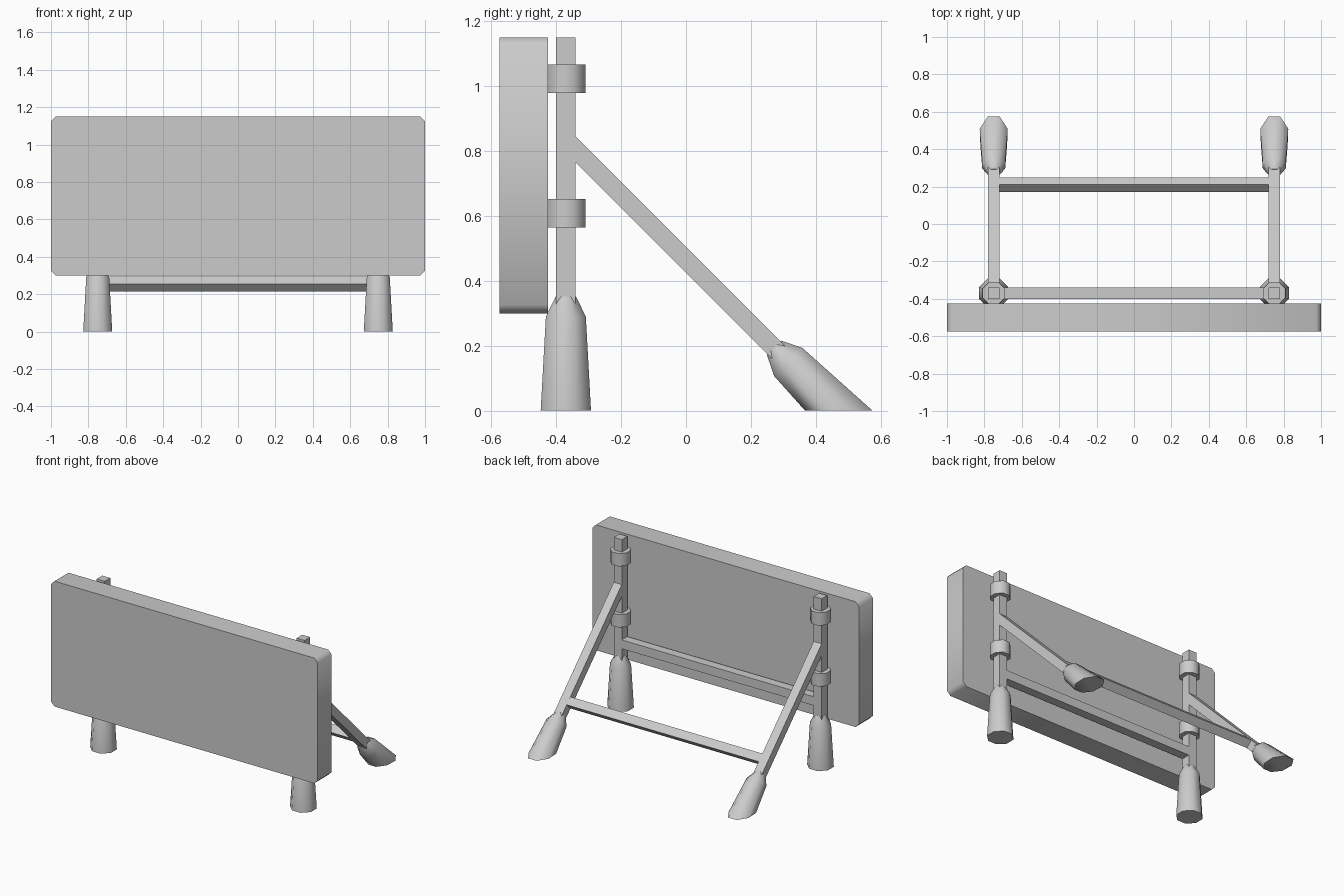
import bpy, bmesh
from math import radians, cos, sin, pi
from mathutils import Vector, Matrix

if "Cube" in bpy.data.objects:
    bpy.data.objects.remove(bpy.data.objects["Cube"])

POST_X, POST_Y = 0.75, -0.37


def finish(bm, name, smooth=False):
    bmesh.ops.recalc_face_normals(bm, faces=bm.faces)
    mesh = bpy.data.meshes.new(name)
    bm.to_mesh(mesh)
    bm.free()
    obj = bpy.data.objects.new(name, mesh)
    bpy.context.collection.objects.link(obj)
    if smooth:
        bpy.ops.object.select_all(action='DESELECT')
        obj.select_set(True)
        bpy.context.view_layer.objects.active = obj
        bpy.ops.object.shade_smooth_by_angle(angle=radians(50))
    return obj


def box(name, center, size, tilt=0.0):
    bm = bmesh.new()
    bmesh.ops.create_cube(bm, size=1)
    bm.transform(Matrix.Translation(center) @ Matrix.Rotation(tilt, 4, 'X')
                 @ Matrix.Diagonal((*size, 1)))
    return finish(bm, name)


def octagon_stack(name, profile, matrix, trim_ground=False):
    """Capped eight-sided body from (half width, height) pairs."""
    bm = bmesh.new()
    rings = []
    for half, z in profile:
        r = half / cos(pi / 8)
        rings.append([bm.verts.new((r * cos(pi / 8 + i * pi / 4),
                                    r * sin(pi / 8 + i * pi / 4), z)) for i in range(8)])
    for low, high in zip(rings, rings[1:]):
        for i in range(8):
            j = (i + 1) % 8
            bm.faces.new((low[i], low[j], high[j], high[i]))
    bm.faces.new(rings[0][::-1])
    bm.faces.new(rings[-1])
    bm.transform(matrix)
    if trim_ground:
        geom = bm.verts[:] + bm.edges[:] + bm.faces[:]
        cut = bmesh.ops.bisect_plane(bm, geom=geom, plane_co=(0, 0, 0),
                                     plane_no=(0, 0, 1), clear_inner=True)
        edges = [e for e in cut['geom_cut'] if isinstance(e, bmesh.types.BMEdge)]
        bmesh.ops.holes_fill(bm, edges=edges)
    return finish(bm, name, True)


# Board with clipped corners
bm = bmesh.new()
bmesh.ops.create_cube(bm, size=1)
bm.transform(Matrix.Translation((0, -0.5, 0.725)) @ Matrix.Diagonal((2, 0.15, 0.85, 1)))
corners = [e for e in bm.edges if abs(e.verts[0].co.y - e.verts[1].co.y) > 0.1]
bmesh.ops.bevel(bm, geom=corners, offset=0.026, segments=1, affect='EDGES')
finish(bm, "board", True)

foot = [(0.0775, 0), (0.0615, 0.29), (0.031, 0.352)]
tilt = radians(45)
for side, x in (("left", -POST_X), ("right", POST_X)):
    # Upright post with its foot and clamps
    box(f"post_{side}", (x, POST_Y, 0.735), (0.06, 0.06, 0.83))
    octagon_stack(f"front_foot_{side}", foot, Matrix.Translation((x, POST_Y, 0)))
    for label, z in (("lower", 0.608), ("upper", 1.022)):
        octagon_stack(f"{label}_clamp_{side}", [(0.06, -0.0435), (0.06, 0.0435)],
                      Matrix.Translation((x, POST_Y, z)))
    # Diagonal brace with its ground-cut foot
    top, end = Vector((x, -0.37, 0.835)), Vector((x, 0.285, 0.18))
    box(f"brace_{side}", (top + end) / 2, (0.06, 0.057, (end - top).length), tilt)
    octagon_stack(f"rear_foot_{side}", foot,
                  Matrix.Translation((x, 0.52, -0.055)) @ Matrix.Rotation(tilt, 4, 'X'), True)

# Cross bars
box("front_crossbar", (0, POST_Y, 0.44), (1.46, 0.06, 0.06))
box("rear_crossbar", (0, 0.21, 0.255), (1.46, 0.056, 0.056), tilt)
